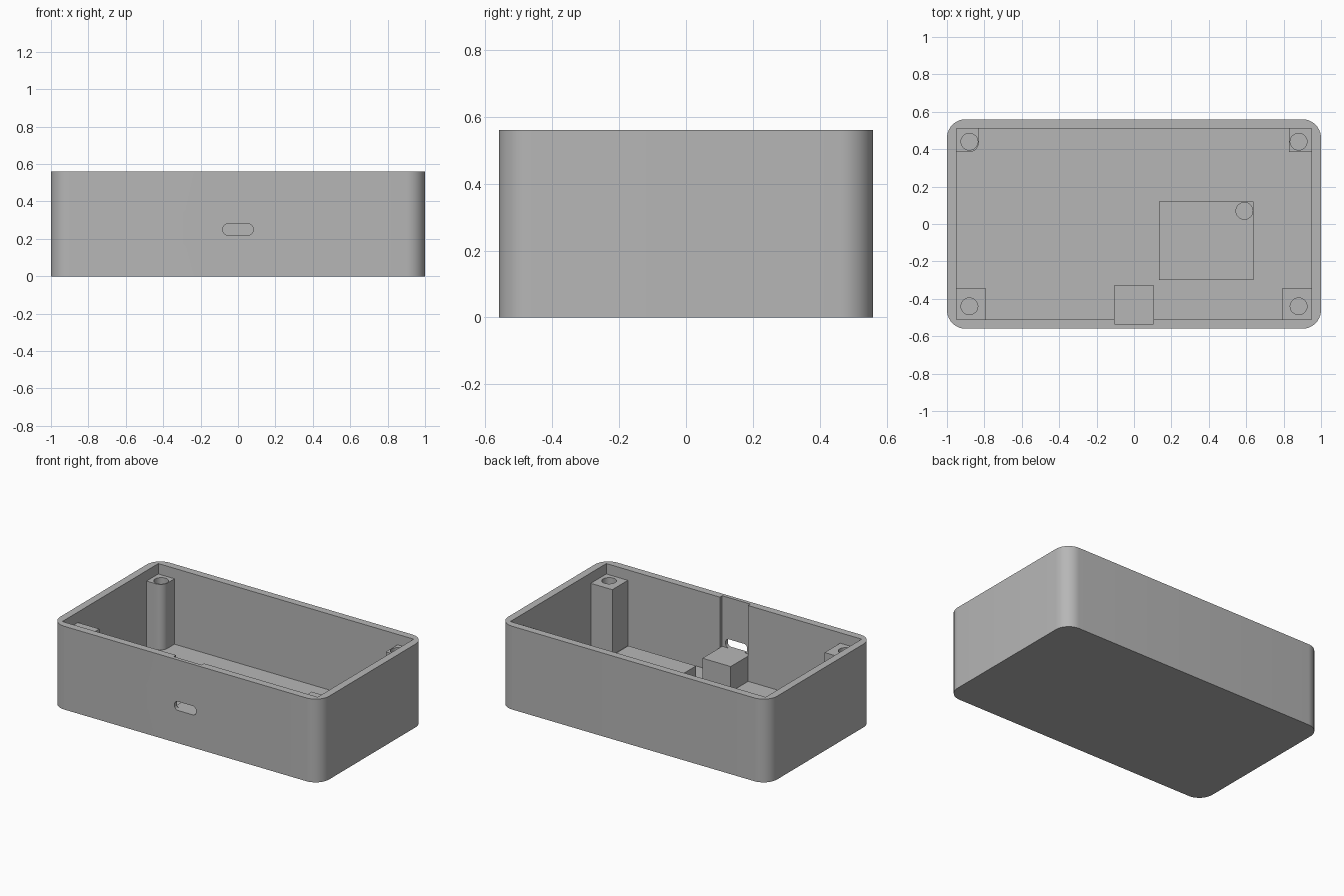
import bpy
import bmesh
from math import sin, cos, pi
from mathutils import Matrix

if "Cube" in bpy.data.objects:
    bpy.data.objects.remove(bpy.data.objects["Cube"], do_unlink=True)

# Single plain plastic colour
grey = bpy.data.materials.new("grey_plastic")
grey.use_nodes = True
colour = (0.47, 0.47, 0.47, 1)
grey.diffuse_color = colour
grey.node_tree.nodes["Principled BSDF"].inputs["Base Color"].default_value = colour

HEIGHT, FLOOR, POST_TOP = 0.56, 0.05, 0.49
INNER_X, INNER_Y = 0.95, 0.51
EMBED = 0.02


def outline(x0, x1, y0, y1, radii=(0, 0, 0, 0), steps=10):
    """Rectangle with a radius per corner, counter-clockwise from upper right."""
    corners = [(x1, y1, -1, -1), (x0, y1, 1, -1), (x0, y0, 1, 1), (x1, y0, -1, 1)]
    points = []
    for i, ((x, y, sx, sy), r) in enumerate(zip(corners, radii)):
        if r == 0:
            points.append((x, y))
            continue
        for k in range(steps + 1):
            a = (i + k / steps) * pi / 2
            points.append((x + sx * r + r * cos(a), y + sy * r + r * sin(a)))
    return points


def prism(name, points, z0, z1):
    """Extrude a flat outline between two heights."""
    bm = bmesh.new()
    base = bm.faces.new([bm.verts.new((x, y, z0)) for x, y in points])
    top = bmesh.ops.extrude_face_region(bm, geom=[base])["geom"]
    verts = [v for v in top if isinstance(v, bmesh.types.BMVert)]
    bmesh.ops.translate(bm, verts=verts, vec=(0, 0, z1 - z0))
    bmesh.ops.recalc_face_normals(bm, faces=bm.faces)
    mesh = bpy.data.meshes.new(name)
    bm.to_mesh(mesh)
    bm.free()
    mesh.materials.append(grey)
    obj = bpy.data.objects.new(name, mesh)
    bpy.context.collection.objects.link(obj)
    return obj


def activate(obj):
    bpy.ops.object.select_all(action="DESELECT")
    obj.select_set(True)
    bpy.context.view_layer.objects.active = obj


def cut(obj, cutter):
    """Subtract the cutter, then discard it."""
    cutter.hide_render = True
    mod = obj.modifiers.new("cut", "BOOLEAN")
    mod.operation, mod.solver, mod.object = "DIFFERENCE", "EXACT", cutter
    activate(obj)
    bpy.ops.object.modifier_apply(modifier=mod.name)
    bpy.data.objects.remove(cutter, do_unlink=True)


def drill(obj, x, y, z0, z1, r=0.045, sides=32):
    circle = [(x + r * cos(2 * pi * k / sides), y + r * sin(2 * pi * k / sides))
              for k in range(sides)]
    cut(obj, prism("drill_cutter", circle, z0, z1))


def smooth(obj):
    activate(obj)
    bpy.ops.object.shade_smooth_by_angle(angle=pi / 6)


# Open case with rounded outer corners and a square cavity
case = prism("case_shell", outline(-1, 1, -0.56, 0.56, (0.1,) * 4), 0, HEIGHT)
cut(case, prism("cavity_cutter", outline(-INNER_X, INNER_X, -INNER_Y, INNER_Y), FLOOR, 1))

# Thinned channel inside the front wall and the port opening through it
cut(case, prism("channel_cutter", outline(-0.105, 0.105, -0.535, -0.45), FLOOR + 0.01, 1))
port = prism("port_cutter", outline(-0.08, 0.08, 0.22, 0.28, (0.025,) * 4), 0.4, 0.7)
port.data.transform(Matrix.Rotation(pi / 2, 4, "X"))
cut(case, port)
smooth(case)

# Screw posts: slimmer at the back, wider at the front
for side, sx in (("right", -1), ("left", 1)):
    for end, sy, reach_x, reach_y in (("back", 1, 0.83, 0.385), ("front", -1, 0.79, 0.345)):
        x0, x1 = sorted((sx * reach_x, sx * (INNER_X + EMBED)))
        y0, y1 = sorted((sy * reach_y, sy * (INNER_Y + EMBED)))
        rounded = (0, 0, 0, 0.05) if (side, end) == ("right", "back") else (0,) * 4
        post = prism(f"{end}_{side}_post", outline(x0, x1, y0, y1, rounded),
                     FLOOR - EMBED, POST_TOP)
        drill(post, sx * 0.88, sy * 0.44, FLOOR + 0.05, 1)
        smooth(post)

# Support block below the port
prism("port_support", outline(-0.105, 0.105, -0.545, -0.325), FLOOR - EMBED, 0.22)

# Raised board mount with one screw hole
mount = prism("board_mount", outline(0.135, 0.64, -0.3, 0.12), FLOOR - EMBED, 0.17)
drill(mount, 0.59, 0.07, FLOOR, 1)
smooth(mount)
